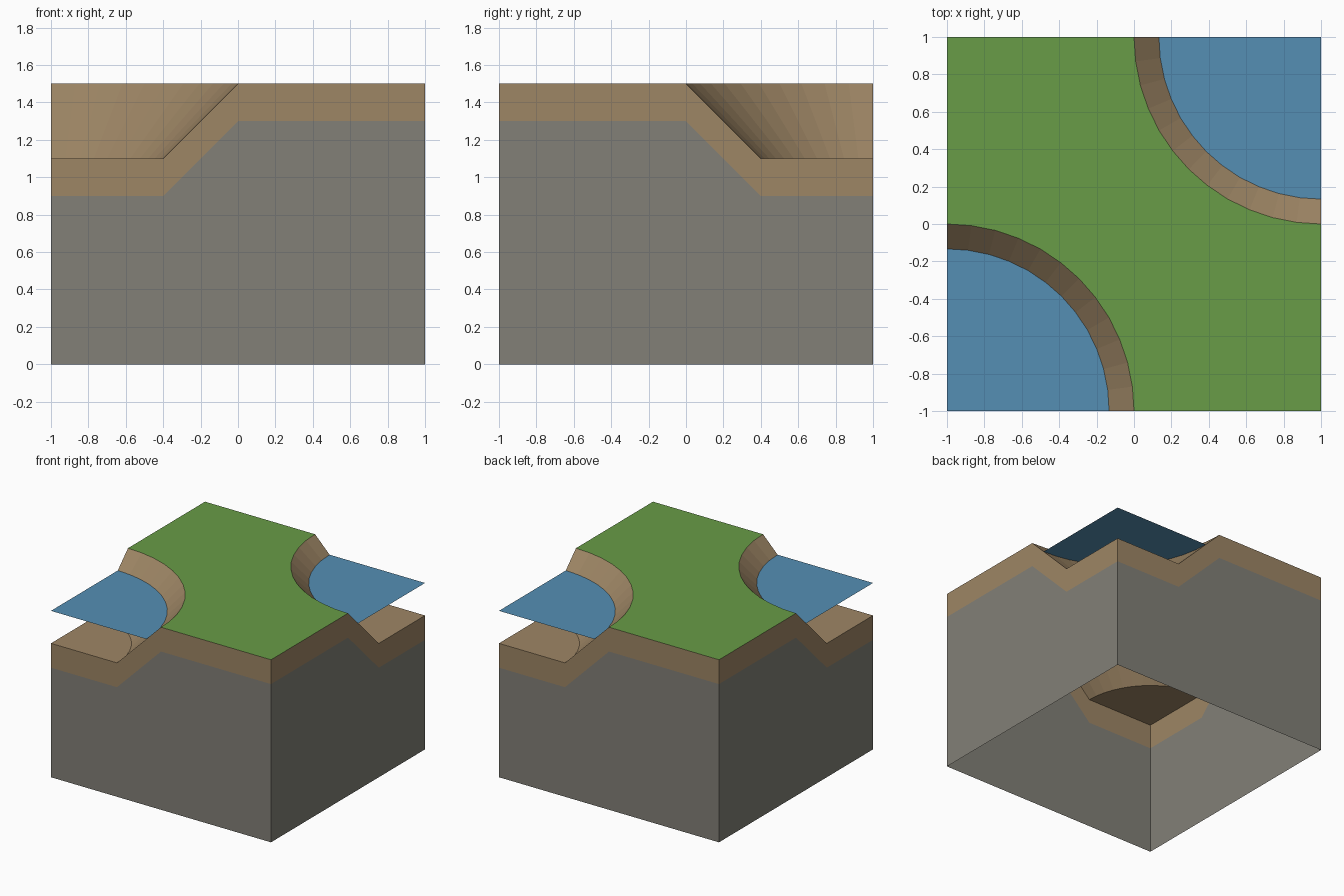
import bpy
import math

if "Cube" in bpy.data.objects:
    bpy.data.objects.remove(bpy.data.objects["Cube"])

TOP, BED, SOIL = 1.5, 1.1, 0.2      # grass height, pond bed height, soil thickness
R_TOP, R_BED, R_WATER = 1.0, 0.6, 0.867
WATER_Z = TOP - (R_TOP - R_WATER)   # the bank slopes at 45 degrees
SEGS = 12


def material(name, rgb):
    def lin(c):
        c /= 255
        return c / 12.92 if c <= 0.04045 else ((c + 0.055) / 1.055) ** 2.4
    mat = bpy.data.materials.new(name)
    mat.diffuse_color = (*[lin(c) for c in rgb], 1)
    mat.use_nodes = True
    mat.node_tree.nodes["Principled BSDF"].inputs["Base Color"].default_value = mat.diffuse_color
    return mat


grass = material("grass green", (104, 156, 71))
soil = material("soil brown", (158, 134, 101))
rock = material("rock grey", (130, 128, 119))
water = material("water blue", (85, 143, 180))


def build(name, faces, mat):
    """Make one flat-shaded object from a list of faces given as point lists."""
    verts, index, polys = [], {}, []
    for face in faces:
        poly = []
        for p in face:
            key = tuple(round(c, 5) for c in p)
            if key not in index:
                index[key] = len(verts)
                verts.append(key)
            poly.append(index[key])
        polys.append(poly)
    mesh = bpy.data.meshes.new(name)
    mesh.from_pydata(verts, [], polys)
    mesh.materials.append(mat)
    ob = bpy.data.objects.new(name, mesh)
    bpy.context.collection.objects.link(ob)
    return ob


def arc(s, r, z):
    """Quarter arc round the corner (-1,-1) for s=1, or (1,1) for s=-1."""
    out = []
    for i in range(SEGS + 1):
        a = math.pi / 2 * i / SEGS
        out.append((s * (r * math.cos(a) - 1), s * (r * math.sin(a) - 1), z))
    return out


def sector(s, r, z):
    return [(-s, -s, z)] + arc(s, r, z)


# grass plateau between the two ponds
outline = arc(1, R_TOP, TOP) + [(-1, 1, TOP)] + arc(-1, R_TOP, TOP) + [(1, -1, TOP)]
build("grass_plateau", [outline[::-1]], grass)

# pond beds, sloping banks and floating water sheets
for s, side in ((1, "front"), (-1, "back")):
    low, high = arc(s, R_BED, BED), arc(s, R_TOP, TOP)
    bank = [[low[i], high[i], high[i + 1], low[i + 1]] for i in range(SEGS)]
    build(side + "_pond_bed", bank + [sector(s, R_BED, BED)], soil)
    build(side + "_water", [sector(s, R_WATER, WATER_Z)], water)

# side walls: soil band over rock, open underneath
half = [(-1, -1, BED), (R_BED - 1, -1, BED), (0, -1, TOP),
        (1, -1, TOP), (1, 0, TOP), (1, 1 - R_BED, BED)]
rim = half + [(-x, -y, z) for x, y, z in half]
seam = [(x, y, z - SOIL) for x, y, z in rim]
base = [(x, y, 0) for x, y, z in rim]


def walls(lower, upper):
    n = len(lower)
    return [[lower[i], lower[(i + 1) % n], upper[(i + 1) % n], upper[i]] for i in range(n)]


build("soil_band", walls(seam, rim), soil)
build("rock_walls", walls(base, seam), rock)
